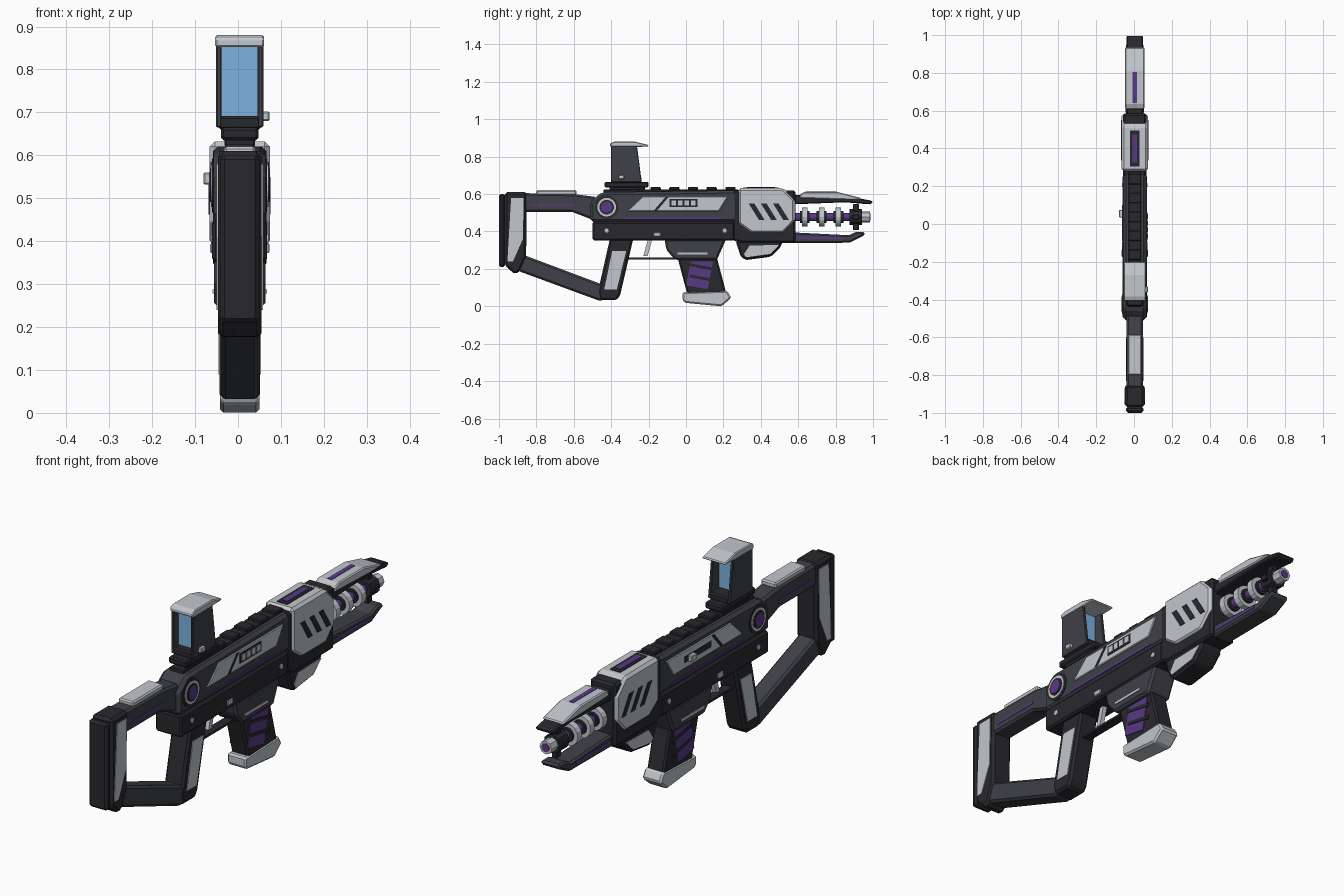
import bpy, bmesh, math
from mathutils import Matrix, Vector

CX = 0.004  # body centre line in x


def material(name, rgb):
    m = bpy.data.materials.new(name)
    m.diffuse_color = (*rgb, 1)
    return m


DARK = material("charcoal", (0.022, 0.022, 0.027))
MID = material("slate", (0.05, 0.052, 0.065))
LIGHT = material("pale_grey", (0.54, 0.57, 0.61))
PURPLE = material("purple", (0.10, 0.04, 0.24))
BLUE = material("blue_glass", (0.2, 0.45, 0.75))


def finish(name, bm, mat, bevel=0.0):
    bmesh.ops.recalc_face_normals(bm, faces=bm.faces)
    me = bpy.data.meshes.new(name)
    bm.to_mesh(me)
    bm.free()
    me.materials.append(mat)
    ob = bpy.data.objects.new(name, me)
    bpy.context.collection.objects.link(ob)
    if bevel:
        mod = ob.modifiers.new("chamfer", 'BEVEL')
        mod.width, mod.segments, mod.limit_method = bevel, 1, 'ANGLE'
    return ob


def extrude(bm, pts, x0, x1):
    """Side profile in (y, z), extruded from x0 to x1."""
    f = bm.faces.new([bm.verts.new((CX + x0, y, z)) for y, z in pts])
    r = bmesh.ops.extrude_face_region(bm, geom=[f])
    vs = [v for v in r["geom"] if isinstance(v, bmesh.types.BMVert)]
    bmesh.ops.translate(bm, verts=vs, vec=(x1 - x0, 0, 0))


def prism(name, pts, w, mat, bevel=0.008):
    bm = bmesh.new()
    extrude(bm, pts, -w, w)
    return finish(name, bm, mat, bevel)


def plates(name, shapes, x0, x1, mat, sides=(1, -1), bevel=0.0):
    """Thin raised plates on one or both flanks."""
    bm = bmesh.new()
    for pts in shapes:
        for s in sides:
            extrude(bm, pts, s * x0, s * x1)
    return finish(name, bm, mat, bevel)


def rect(y0, y1, z0, z1, lean=0.0):
    return [(y0, z0), (y1, z0), (y1 + lean, z1), (y0 + lean, z1)]


def tube(name, rings, n, mat, axis='Y', at=(0, 0, 0)):
    """Solid cylinders (radius, start, end) along one axis."""
    bm = bmesh.new()
    rot = Matrix.Rotation(-math.pi / 2, 4, 'X') if axis == 'Y' else Matrix.Rotation(math.pi / 2, 4, 'Y')
    d = Vector((0, 1, 0)) if axis == 'Y' else Vector((1, 0, 0))
    for r, a, b in rings:
        m = Matrix.Translation(Vector(at) + d * (a + b) / 2) @ rot
        bmesh.ops.create_cone(bm, cap_ends=True, segments=n, radius1=r, radius2=r, depth=abs(b - a), matrix=m)
    return finish(name, bm, mat)


# --- stock ---
prism("butt_pad", rect(-1.0, -0.968, 0.21, 0.6), 0.046, DARK, 0.01)
prism("stock_rear_post", [(-0.97, 0.61), (-0.85, 0.61), (-0.855, 0.26), (-0.885, 0.19),
                          (-0.915, 0.17), (-0.97, 0.22)], 0.051, DARK, 0.012)
plates("stock_post_inlay", [[(-0.935, 0.58), (-0.868, 0.58), (-0.872, 0.36), (-0.925, 0.24), (-0.955, 0.24)]],
       0.045, 0.054, LIGHT)
prism("stock_upper_bar", [(-0.87, 0.605), (-0.6, 0.6), (-0.48, 0.585), (-0.48, 0.455),
                          (-0.61, 0.505), (-0.87, 0.505)], 0.044, MID, 0.01)
plates("stock_purple_line", [rect(-0.83, -0.6, 0.535, 0.545)], 0.04, 0.046, PURPLE)
prism("cheek_rest", rect(-0.8, -0.585, 0.595, 0.621), 0.037, LIGHT, 0.006)
prism("stock_lower_bar", [(-0.87, 0.275), (-0.43, 0.11), (-0.44, 0.032), (-0.47, 0.032), (-0.9, 0.19)],
      0.043, MID, 0.01)

# --- grip and trigger ---
prism("rear_grip", [(-0.405, 0.37), (-0.28, 0.37), (-0.352, 0.06), (-0.37, 0.033), (-0.46, 0.033), (-0.47, 0.08)],
      0.047, DARK, 0.01)
plates("grip_inlay", [[(-0.395, 0.295), (-0.32, 0.295), (-0.37, 0.09), (-0.437, 0.09)]], 0.042, 0.05, LIGHT)
prism("trigger_guard", rect(-0.32, -0.04, 0.25, 0.26), 0.02, DARK, 0)
prism("trigger", rect(-0.228, -0.205, 0.27, 0.36, 0.025), 0.01, LIGHT, 0)

# --- receiver ---
prism("receiver_upper", [(-0.51, 0.45), (-0.51, 0.56), (-0.45, 0.61), (0.28, 0.62), (0.28, 0.45)], 0.061, MID, 0.014)
prism("receiver_lower", rect(-0.5, 0.26, 0.352, 0.452), 0.064, DARK, 0.008)
plates("receiver_side_panel", [[(-0.315, 0.508), (-0.23, 0.588), (0.225, 0.588), (0.175, 0.508)]],
       0.055, 0.066, LIGHT, bevel=0.003)
plates("receiver_purple_line", [rect(-0.33, 0.18, 0.466, 0.476)], 0.055, 0.0635, PURPLE)
plates("panel_slash", [rect(-0.172, -0.155, 0.512, 0.584, 0.062)], 0.06, 0.068, DARK)
plates("vent_frame", [rect(-0.088, 0.062, 0.53, 0.574)], 0.06, 0.068, DARK, (1,))
plates("vent_cells", [rect(-0.078 + i * 0.035, -0.053 + i * 0.035, 0.538, 0.566) for i in range(4)],
       0.06, 0.07, LIGHT, (1,))
plates("bolt_slot", [rect(-0.09, 0.1, 0.535, 0.562)], 0.06, 0.068, DARK, (-1,))
plates("bolt_handle", [rect(0.035, 0.075, 0.532, 0.56)], 0.06, 0.084, LIGHT, (-1,), 0.003)
plates("selector_button", [rect(-0.175, -0.135, 0.372, 0.395)], 0.06, 0.069, LIGHT, bevel=0.003)
P = (CX, -0.424, 0.53)
tube("pivot_base", [(0.062, -0.064, 0.064)], 24, DARK, 'X', P)
tube("pivot_ring", [(0.05, -0.067, 0.067)], 24, LIGHT, 'X', P)
tube("pivot_recess", [(0.039, -0.069, 0.069)], 24, DARK, 'X', P)
tube("pivot_core", [(0.03, -0.071, 0.071)], 24, PURPLE, 'X', P)
for label, y in (("rear", -0.424), ("front", 0.207)):
    tube(label + "_pin", [(0.011, -0.067, 0.067)], 12, LIGHT, 'X', (CX, y, 0.405))

# --- top rail ---
prism("top_rail", rect(-0.44, 0.28, 0.6, 0.625), 0.034, DARK, 0.004)
for i in range(5):
    y = -0.19 + i * 0.1
    prism(f"rail_tooth_{i + 1}", rect(y, y + 0.055, 0.62, 0.637), 0.034, DARK, 0.004)

# --- sight ---
prism("sight_mount", rect(-0.41, -0.22, 0.62, 0.645), 0.036, DARK, 0.004)
prism("sight_base", rect(-0.435, -0.2, 0.635, 0.665), 0.044, DARK, 0.006)
prism("sight_floor", rect(-0.4, -0.237, 0.66, 0.692), 0.05, DARK, 0.006)
plates("sight_walls", [[(-0.4, 0.665), (-0.237, 0.665), (-0.262, 0.858), (-0.4, 0.858)]], 0.042, 0.055, MID, bevel=0.003)
prism("sight_lens", rect(-0.365, -0.3, 0.685, 0.86), 0.043, BLUE, 0)
prism("sight_hood", [(-0.405, 0.852), (-0.405, 0.872), (-0.385, 0.88), (-0.27, 0.88), (-0.2, 0.862), (-0.2, 0.854),
                     (-0.265, 0.852)], 0.057, LIGHT, 0.004)
plates("sight_knob", [rect(-0.362, -0.33, 0.68, 0.702)], 0.05, 0.069, LIGHT, (1,), 0.003)

# --- magazine ---
prism("magazine_well", [(-0.115, 0.36), (0.215, 0.36), (0.165, 0.247), (-0.055, 0.247), (-0.105, 0.3)], 0.06, MID, 0.01)
plates("well_light_line", [rect(-0.045, 0.115, 0.278, 0.288)], 0.055, 0.063, LIGHT)
prism("magazine", [(-0.045, 0.26), (0.165, 0.26), (0.218, 0.06), (0.008, 0.06)], 0.042, DARK, 0.008)
plates("magazine_inlay", [[(0.025, 0.24), (0.145, 0.24), (0.115, 0.092), (0.0, 0.112)]], 0.037, 0.045, PURPLE)
plates("magazine_bars", [[(0.02, z + 0.025), (0.155, z), (0.15, z - 0.015), (0.02, z + 0.01)] for z in (0.205, 0.145)],
       0.04, 0.048, DARK)
prism("magazine_base", [(-0.018, 0.075), (0.22, 0.083), (0.242, 0.045), (0.19, 0.0), (0.0, 0.018), (-0.018, 0.03)],
      0.046, LIGHT, 0.008)

# --- front shroud ---
prism("shroud_core", [(0.25, 0.62), (0.585, 0.62), (0.585, 0.338), (0.3, 0.338), (0.25, 0.352)], 0.062, DARK, 0.01)
prism("shroud_armour", [(0.28, 0.632), (0.52, 0.632), (0.582, 0.57), (0.582, 0.455), (0.52, 0.39),
                        (0.35, 0.39), (0.28, 0.44)], 0.07, LIGHT, 0.012)
plates("shroud_slashes", [rect(y + 0.055, y + 0.085, 0.462, 0.55, -0.055) for y in (0.335, 0.4, 0.465)],
       0.065, 0.0722, DARK)
prism("shroud_top_slot", rect(0.305, 0.495, 0.62, 0.635), 0.026, DARK, 0)
prism("shroud_top_glow", rect(0.325, 0.475, 0.62, 0.637), 0.013, PURPLE, 0)
prism("under_guard", [(0.265, 0.35), (0.52, 0.35), (0.5, 0.31), (0.455, 0.265), (0.325, 0.248), (0.295, 0.26)],
      0.055, DARK, 0.01)
plates("under_guard_inlay", [[(0.34, 0.325), (0.5, 0.328), (0.45, 0.28), (0.32, 0.262), (0.31, 0.28)]], 0.05, 0.058, LIGHT)

# --- barrel fins ---
prism("upper_fin", [(0.57, 0.595), (0.85, 0.592), (0.985, 0.566), (1.0, 0.56), (0.985, 0.545), (0.85, 0.556),
                    (0.57, 0.545)], 0.044, DARK, 0.005)
prism("upper_fin_armour", [(0.61, 0.6), (0.635, 0.611), (0.81, 0.611), (0.935, 0.58), (0.935, 0.57), (0.85, 0.57),
                           (0.61, 0.578)], 0.051, LIGHT, 0.008)
prism("upper_fin_glow", rect(0.64, 0.805, 0.6, 0.613), 0.011, PURPLE, 0)
prism("lower_fin", [(0.57, 0.395), (0.87, 0.38), (0.91, 0.398), (0.955, 0.398), (0.955, 0.38), (0.875, 0.34),
                    (0.57, 0.338)], 0.046, MID, 0.008)
plates("lower_fin_line", [rect(0.59, 0.84, 0.36, 0.372)], 0.042, 0.048, PURPLE)

# --- barrel ---
B = (CX, 0, 0.477)
ring_y = (0.635, 0.725, 0.815)
tube("barrel_core", [(0.021, 0.56, 0.9)], 16, PURPLE, 'Y', B)
tube("barrel_rings", [(0.05, y - 0.015, y + 0.015) for y in ring_y], 16, LIGHT, 'Y', B)
tube("barrel_collars", [(0.032, y - 0.026, y + 0.026) for y in ring_y], 16, DARK, 'Y', B)
tube("muzzle_collar", [(0.042, 0.875, 0.94)], 8, DARK, 'Y', B)
prism("muzzle_lugs_vertical", rect(0.892, 0.924, 0.408, 0.546), 0.014, DARK, 0.003)
prism("muzzle_lugs_side", rect(0.892, 0.924, 0.463, 0.491), 0.05, DARK, 0.003)
tube("muzzle_tip", [(0.03, 0.93, 0.985)], 8, LIGHT, 'Y', B)
tube("muzzle_glow", [(0.019, 0.95, 0.987)], 16, PURPLE, 'Y', B)
